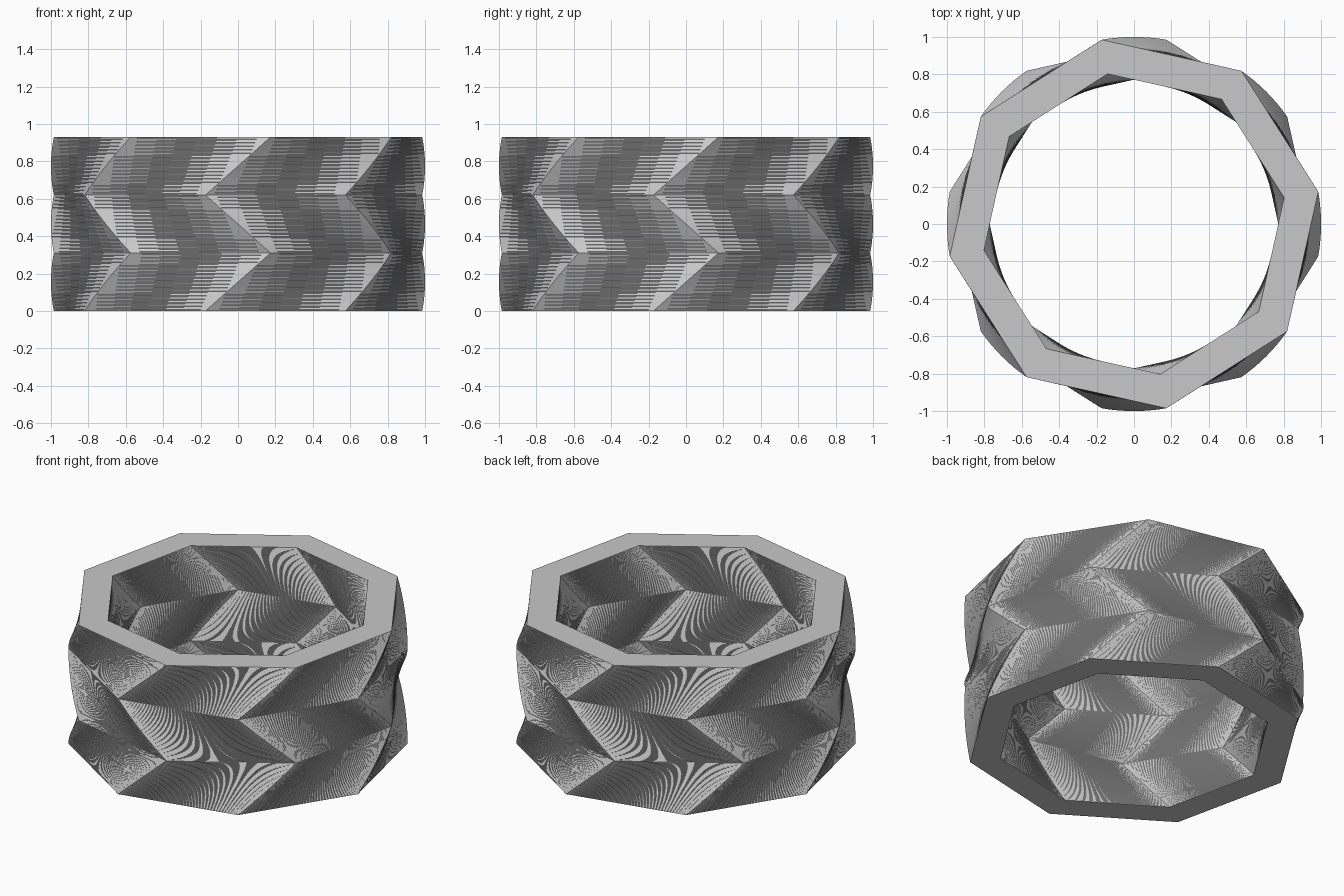
import bpy, bmesh, math

if "Cube" in bpy.data.objects:
    bpy.data.objects.remove(bpy.data.objects["Cube"])

SIDES = 8            # octagonal wall
OUTER, INNER = 1.0, 0.815
SECTIONS = 3         # stacked twists in alternating directions
SECTION_H = 0.31
SLICES = 50          # thin slices per section
TWIST = math.radians(10)

grey = bpy.data.materials.new("light grey")
grey.diffuse_color = (0.58, 0.58, 0.58, 1)
grey.use_nodes = True
grey.node_tree.nodes["Principled BSDF"].inputs["Base Color"].default_value = grey.diffuse_color

bm = bmesh.new()


def octagon(radius, turn, z):
    """One ring of vertices, rotated by turn."""
    return [bm.verts.new((radius * math.cos(turn + math.tau * i / SIDES),
                          radius * math.sin(turn + math.tau * i / SIDES), z))
            for i in range(SIDES)]


def turn_at(k):
    """Zigzag rotation for slice k: -10 to +10 degrees and back again."""
    section, step = divmod(k, SLICES)
    t = step / SLICES
    return TWIST * (2 * t - 1) * (1 if section % 2 == 0 else -1)


def twisted_wall(radius):
    """Stack of rings joined with triangles along the shorter diagonal."""
    total = SECTIONS * SLICES
    rings = [octagon(radius, turn_at(k), k * SECTION_H / SLICES)
             for k in range(total + 1)]
    for k in range(total):
        low, high = rings[k], rings[k + 1]
        for i in range(SIDES):
            j = (i + 1) % SIDES
            a, b, c, d = low[i], low[j], high[j], high[i]
            if (k // SLICES) % 2 == 0:
                tris = ((a, b, d), (b, c, d))
            else:
                tris = ((a, b, c), (a, c, d))
            for tri in tris:
                bm.faces.new(tri if radius == OUTER else tri[::-1])
    return rings[0], rings[-1]


# Outer and inner walls
out_low, out_high = twisted_wall(OUTER)
in_low, in_high = twisted_wall(INNER)

# Flat rims at the top and bottom
for i in range(SIDES):
    j = (i + 1) % SIDES
    bm.faces.new((out_high[i], out_high[j], in_high[j], in_high[i]))
    bm.faces.new((out_low[j], out_low[i], in_low[i], in_low[j]))

mesh = bpy.data.meshes.new("twisted_ring")
bm.to_mesh(mesh)
bm.free()
mesh.materials.append(grey)
ring = bpy.data.objects.new("twisted_ring", mesh)
bpy.context.collection.objects.link(ring)
